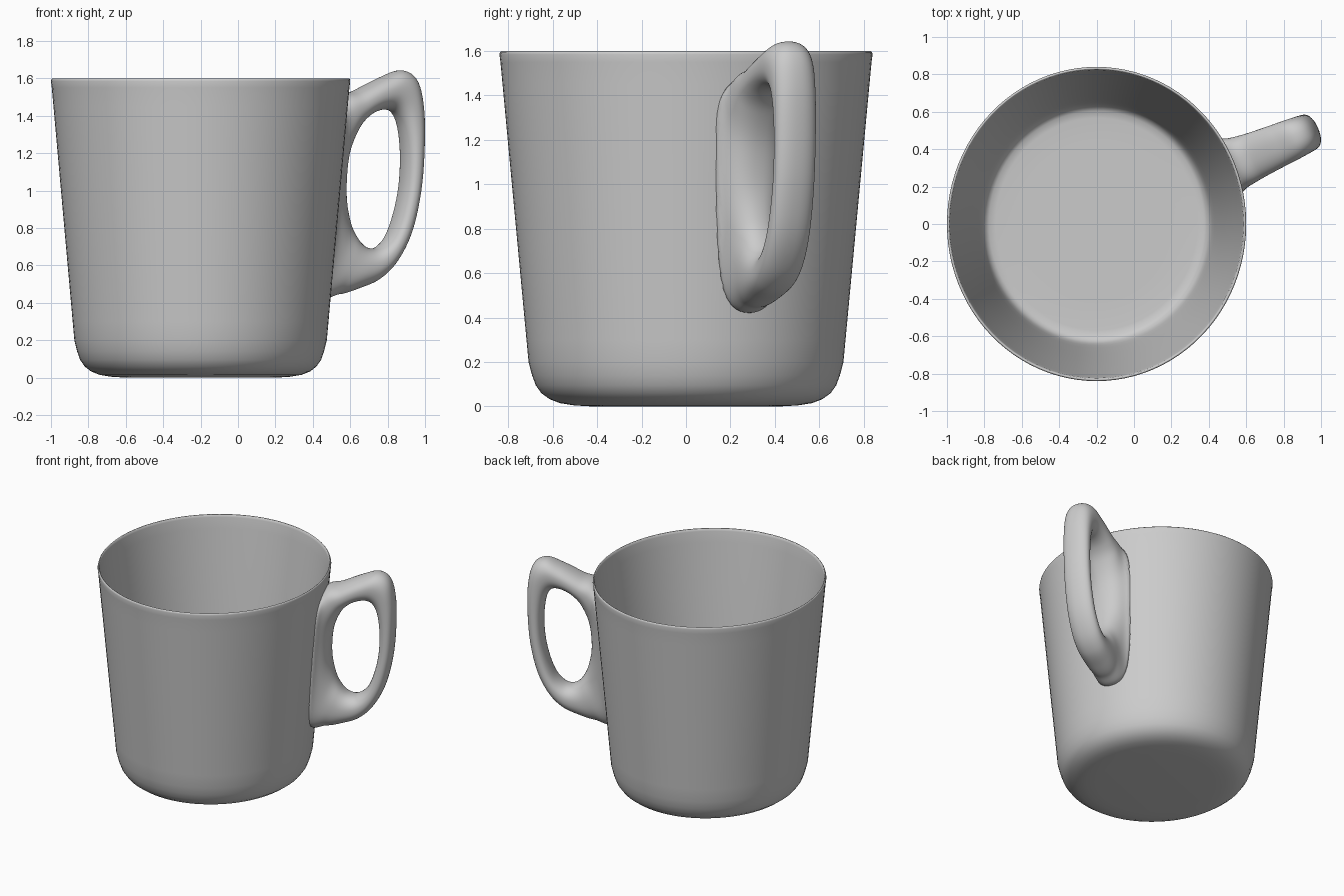
import bpy, bmesh, math
from mathutils import Vector

if "Cube" in bpy.data.objects:
    bpy.data.objects.remove(bpy.data.objects["Cube"])

CX, SY = -0.2, 1.05            # cup axis and slight stretch along y
ANG = math.radians(23.4)       # direction of the handle around the cup


def finish(name, bm):
    bmesh.ops.recalc_face_normals(bm, faces=bm.faces)
    me = bpy.data.meshes.new(name)
    bm.to_mesh(me)
    bm.free()
    for p in me.polygons:
        p.use_smooth = True
    ob = bpy.data.objects.new(name, me)
    bpy.context.collection.objects.link(ob)
    return ob


def bridge(bm, a, b):
    n = len(a)
    for i in range(n):
        bm.faces.new((a[i], a[(i + 1) % n], b[(i + 1) % n], b[i]))


def wall(z):
    return 0.8 - (1.6 - z) * 0.0893


# Cup: outer wall, rim, inner wall and floor as one turned profile
profile = [(0.40, 0.0), (0.48, 0.005), (0.54, 0.015), (0.585, 0.033), (0.62, 0.06),
           (0.644, 0.095), (0.66, 0.14)]
profile += [(wall(z), z) for z in (0.2, 0.3, 0.6, 0.9, 1.2, 1.45, 1.55)]
profile += [(0.8, 1.585), (0.798, 1.595), (0.793, 1.6), (0.788, 1.597), (0.784, 1.58),
            (0.774, 1.5), (0.736, 1.2), (0.70, 0.9), (0.666, 0.6),
            (0.632, 0.3), (0.618, 0.19), (0.608, 0.145), (0.595, 0.118), (0.575, 0.104),
            (0.54, 0.1), (0.40, 0.1)]
N = 96
bm = bmesh.new()
rings = []
for r, z in profile:
    rings.append([bm.verts.new((CX + r * math.cos(i * math.tau / N),
                                SY * r * math.sin(i * math.tau / N), z)) for i in range(N)])
for a, b in zip(rings, rings[1:]):
    bridge(bm, a, b)
bm.faces.new(rings[0])
bm.faces.new(rings[-1])
finish("cup", bm)

# Handle: hole outline (distance, height), outer outline (distance, height), half width
path = [Vector(p) for p in [
    (0.900, 1.320, 0.790, 1.490, 0.132), (0.965, 1.395, 0.900, 1.535, 0.125),
    (1.040, 1.430, 1.050, 1.605, 0.116), (1.110, 1.425, 1.165, 1.643, 0.110),
    (1.152, 1.365, 1.248, 1.595, 0.104), (1.173, 1.260, 1.285, 1.450, 0.100),
    (1.178, 1.130, 1.288, 1.230, 0.098), (1.165, 0.990, 1.268, 1.000, 0.098),
    (1.130, 0.850, 1.215, 0.780, 0.100), (1.085, 0.750, 1.130, 0.620, 0.103),
    (1.020, 0.695, 1.030, 0.525, 0.106), (0.955, 0.700, 0.910, 0.475, 0.110),
    (0.900, 0.755, 0.800, 0.445, 0.112), (0.858, 0.850, 0.680, 0.450, 0.115),
    (0.832, 1.000, 0.660, 0.800, 0.120), (0.846, 1.180, 0.680, 1.300, 0.127)]]


def spline(t):
    k, f = int(t), t - int(t)
    p0, p1, p2, p3 = (path[(k + j) % len(path)] for j in (-1, 0, 1, 2))
    return 0.5 * (2 * p1 + (p2 - p0) * f + (2 * p0 - 5 * p1 + 4 * p2 - p3) * f * f
                  + (3 * p1 - p0 - 3 * p2 + p3) * f ** 3)


def power(v, e):
    return math.copysign(abs(v) ** e, v)


STEPS, SIDES = len(path) * 8, 48
out = Vector((math.cos(ANG), math.sin(ANG), 0))
side = Vector((-math.sin(ANG), math.cos(ANG), 0))
bm = bmesh.new()
rings = []
for s in range(STEPS):
    ri, zi, ro, zo, half = spline(s / 8)
    ring = []
    for i in range(SIDES):
        u = i * math.tau / SIDES
        a = power(math.cos(u), 0.88)
        b = half * power(math.sin(u), 0.88)
        r = (ri + ro) / 2 + a * (ro - ri) / 2
        z = (zi + zo) / 2 + a * (zo - zi) / 2
        # flare the root into the cup and keep it just inside the wall
        p = out * r + side * b
        least = wall(min(z, 1.58)) - 0.006
        gap = max(0, math.hypot(p.x, p.y / SY) - least)
        p = out * r + side * b * (1 + 0.4 * math.exp(-gap / 0.03))
        rho = math.hypot(p.x, p.y / SY)
        if rho < least:
            p *= least / rho
        ring.append(bm.verts.new((CX + p.x, p.y, z)))
    rings.append(ring)
for i in range(STEPS):
    bridge(bm, rings[i], rings[(i + 1) % STEPS])
finish("handle", bm)
